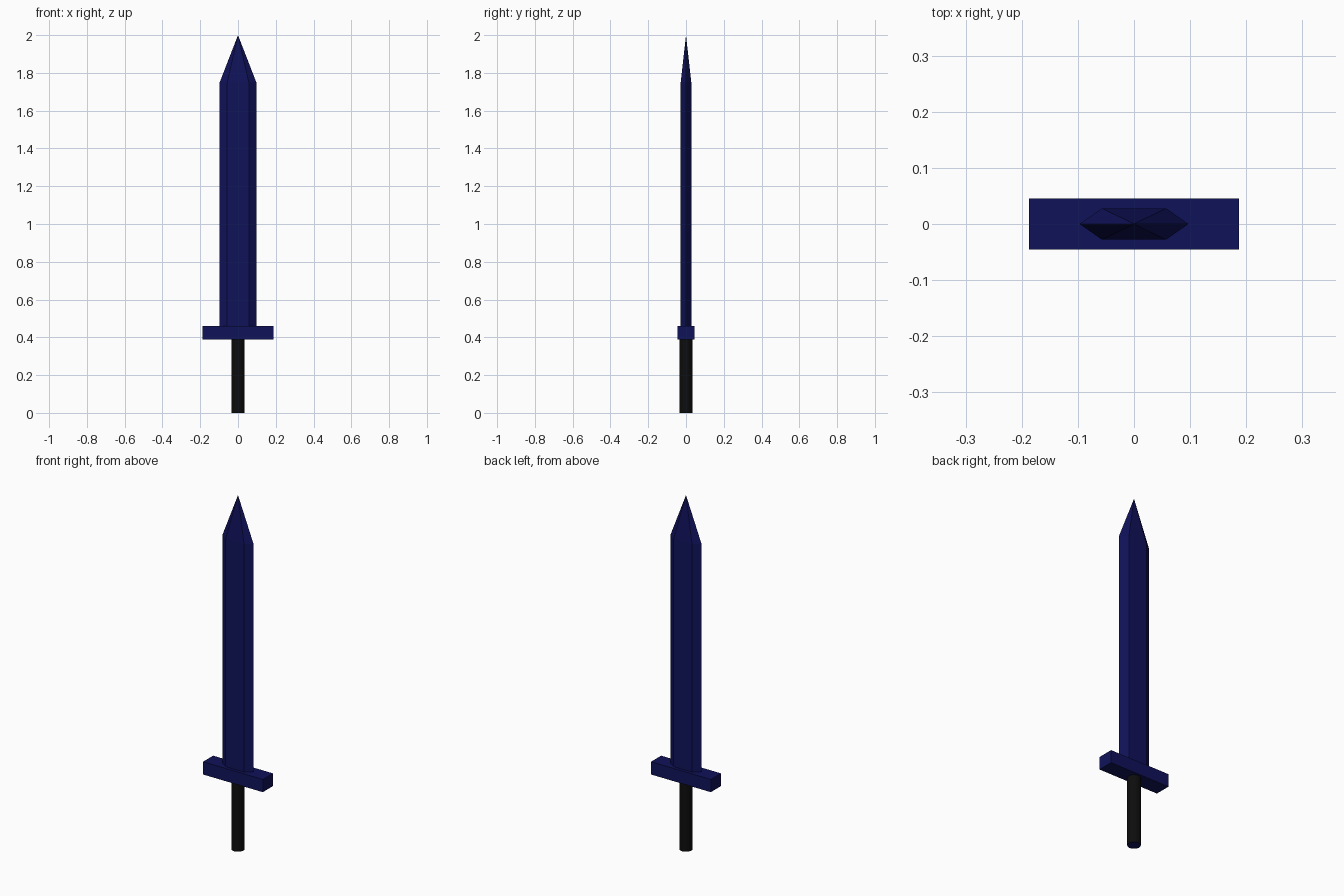
import bpy, bmesh

if "Cube" in bpy.data.objects:
    bpy.data.objects.remove(bpy.data.objects["Cube"])


def material(name, color):
    m = bpy.data.materials.new(name)
    m.diffuse_color = (*color, 1)
    m.use_nodes = True
    m.node_tree.nodes["Principled BSDF"].inputs["Base Color"].default_value = m.diffuse_color
    return m


navy = material("navy", (0.005, 0.006, 0.1))
black = material("black", (0.004, 0.004, 0.004))


def add_mesh(name, bm, *mats):
    bmesh.ops.recalc_face_normals(bm, faces=bm.faces)
    me = bpy.data.meshes.new(name)
    bm.to_mesh(me)
    bm.free()
    for m in mats:
        me.materials.append(m)
    ob = bpy.data.objects.new(name, me)
    bpy.context.collection.objects.link(ob)
    return ob


# Blade: hexagonal section extruded up, then drawn to a point
section = [(-0.097, 0), (-0.057, -0.028), (0.057, -0.028),
           (0.097, 0), (0.057, 0.028), (-0.057, 0.028)]
bm = bmesh.new()
low = [bm.verts.new((x, y, 0.455)) for x, y in section]
high = [bm.verts.new((x, y, 1.75)) for x, y in section]
tip = bm.verts.new((0, 0, 2.0))
bm.faces.new(low)
for i in range(6):
    j = (i + 1) % 6
    bm.faces.new((low[i], low[j], high[j], high[i]))
    bm.faces.new((high[i], high[j], tip))
add_mesh("blade", bm, navy)

# Crossguard: plain flat bar
bm = bmesh.new()
bmesh.ops.create_cube(bm, size=1)
bmesh.ops.scale(bm, vec=(0.374, 0.09, 0.072), verts=bm.verts)
bmesh.ops.translate(bm, vec=(0, 0, 0.424), verts=bm.verts)
add_mesh("crossguard", bm, navy)

# Grip: black cylinder with a navy end cap
bm = bmesh.new()
bmesh.ops.create_cone(bm, cap_ends=True, segments=32, radius1=0.034,
                      radius2=0.034, depth=0.39)
bmesh.ops.translate(bm, vec=(0, 0, 0.195), verts=bm.verts)
bm.normal_update()
for f in bm.faces:
    if f.normal.z < -0.9:
        f.material_index = 1
add_mesh("grip", bm, black, navy)
